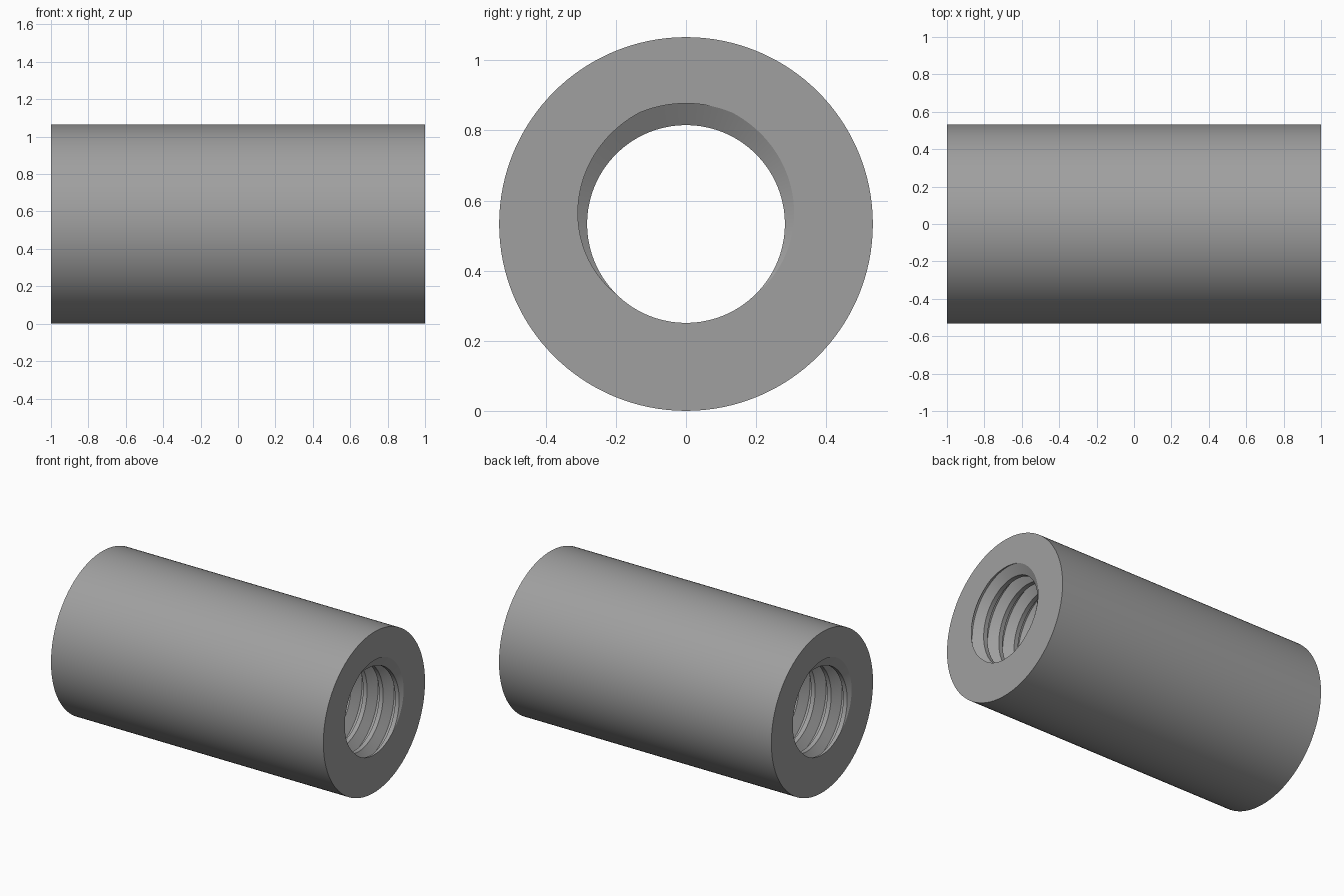
import bpy, bmesh, math

if "Cube" in bpy.data.objects:
    bpy.data.objects.remove(bpy.data.objects["Cube"])

N = 128                  # segments around
HALF = 1.0               # half length
R_OUT = 0.533            # outer radius
R_ROOT, R_CREST = 0.344, 0.282   # thread groove and bore radii
TURNS = 17
PITCH = 2 * HALF / TURNS
BREAKS = (-3 / 8, -1 / 16, 1 / 16, 3 / 8)   # thread profile corners, in pitches


def thread_radius(u):
    """Trapezoid thread profile; u is the distance from a root in pitches."""
    d = abs(u - round(u))
    t = min(max((d - 1 / 16) / (3 / 8 - 1 / 16), 0), 1)
    return R_ROOT + (R_CREST - R_ROOT) * t


bm = bmesh.new()
cache = {}


def vert(x, r, i):
    a = 2 * math.pi * (i % N) / N
    co = (x, r * math.cos(a), R_OUT + r * math.sin(a))
    key = tuple(round(c, 5) + 0.0 for c in co)
    if key not in cache:
        cache[key] = bm.verts.new(co)
    return cache[key]


def face(*vs):
    vs = list(dict.fromkeys(vs))
    if len(vs) > 2 and not bm.faces.get(vs):
        bm.faces.new(vs)


def bore_column(i):
    """One lengthwise line of the threaded bore, trimmed at both ends."""
    shift = 0.25 - i / N
    col = []
    for k in range(-TURNS - 2, 4):
        for b in BREAKS:
            x = HALF + (k + b + shift) * PITCH
            x = min(max(x, -HALF), HALF)
            u = (x - HALF) / PITCH - shift
            col.append(vert(x, thread_radius(u), i))
    return col


columns = [bore_column(i) for i in range(N + 1)]
for i in range(N):
    a, b = columns[i], columns[i + 1]
    # threaded bore
    for j in range(len(a) - 1):
        face(a[j], a[j + 1], b[j + 1], b[j])
    # outer wall
    l0, l1 = vert(-HALF, R_OUT, i), vert(-HALF, R_OUT, i + 1)
    r0, r1 = vert(HALF, R_OUT, i), vert(HALF, R_OUT, i + 1)
    face(l0, r0, r1, l1)
    # flat end rings
    face(l0, l1, b[0], a[0])
    face(r0, r1, b[-1], a[-1])

bmesh.ops.recalc_face_normals(bm, faces=bm.faces[:])
mesh = bpy.data.meshes.new("threaded_sleeve")
bm.to_mesh(mesh)
bm.free()

sleeve = bpy.data.objects.new("threaded_sleeve", mesh)
bpy.context.collection.objects.link(sleeve)

grey = bpy.data.materials.new("plain grey")
grey.diffuse_color = (0.35, 0.35, 0.35, 1)
grey.use_nodes = True
grey.node_tree.nodes["Principled BSDF"].inputs["Base Color"].default_value = grey.diffuse_color
mesh.materials.append(grey)

bpy.context.view_layer.objects.active = sleeve
sleeve.select_set(True)
bpy.ops.object.shade_smooth_by_angle(angle=math.radians(25))
